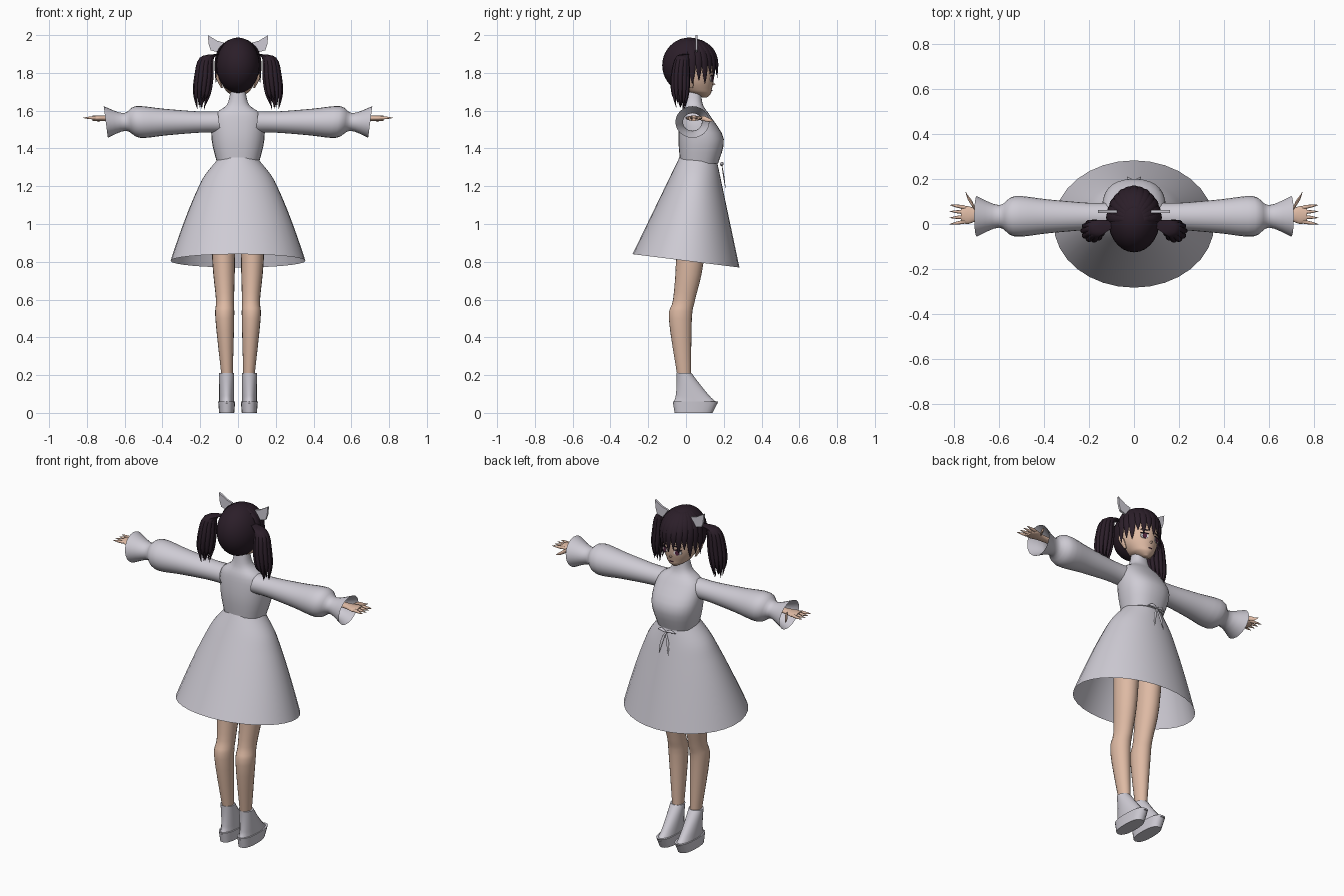
import bpy
import bmesh
import random
from math import sin, cos, pi, radians, copysign
from mathutils import Vector, Matrix

random.seed(4)
default_cube = bpy.data.objects.get("Cube")
if default_cube:
    bpy.data.objects.remove(default_cube, do_unlink=True)


def material(name, red, green, blue):
    mat = bpy.data.materials.new(name)
    mat.use_nodes = True
    colour = (red, green, blue, 1)
    mat.diffuse_color = colour
    shader = mat.node_tree.nodes["Principled BSDF"]
    shader.inputs["Base Color"].default_value = colour
    shader.inputs["Roughness"].default_value = .8
    return mat


FABRIC = material("pale lilac fabric", .62, .6, .66)
SKIN = material("skin", .73, .49, .37)
HAIR = material("dark plum hair", .024, .013, .022)
WHITE = material("eye white", .75, .73, .75)
IRIS = material("plum iris", .09, .02, .05)


def finish(bm, name, mat, mirror=False, sharp_angle=50):
    """Turn a bmesh into a shaded object, optionally mirrored across x."""
    bmesh.ops.recalc_face_normals(bm, faces=bm.faces)
    mesh = bpy.data.meshes.new(name)
    bm.to_mesh(mesh)
    bm.free()
    mesh.materials.append(mat)
    mesh.shade_smooth()
    mesh.set_sharp_from_angle(angle=radians(sharp_angle))
    obj = bpy.data.objects.new(name, mesh)
    bpy.context.collection.objects.link(obj)
    if mirror:
        modifier = obj.modifiers.new("Mirror", "MIRROR")
        modifier.use_mirror_merge = False


def smooth_rings(rings, steps):
    """Catmull-Rom interpolation between key rings."""
    last = len(rings) - 1
    result = []
    for i in range(last):
        before, start, end, after = (Vector(rings[min(max(k, 0), last)])
                                     for k in range(i - 1, i + 3))
        for step in range(steps):
            t = step / steps
            linear = (end - before) / 2
            square = before - start * 2.5 + end * 2 - after / 2
            cube = (start * 3 - before - end * 3 + after) / 2
            result.append(start + linear * t + square * t * t + cube * t * t * t)
    return result + [Vector(rings[last])]


def add_loft(bm, rings, axis="z", depth=1, sides=20, steps=4, turn=0, power=1, slope=0, caps=True):
    """Skin rings (x, y, z, half width, optional half depth) lying across an axis."""
    full_rings = [ring if len(ring) == 5 else (*ring, ring[-1] * depth) for ring in rings]
    spin = Matrix.Rotation(turn, 3, "Z")
    rows = []
    for x, y, z, width, thickness in smooth_rings(full_rings, steps):
        row = []
        for i in range(sides):
            angle = 2 * pi * i / sides
            c, s = cos(angle), sin(angle)
            u = width * copysign(abs(c) ** power, c)
            v = thickness * copysign(abs(s) ** power, s)
            offset = {"z": (u, v, v * slope), "x": (v * slope, u, v), "y": (u, 0, v)}[axis]
            row.append(bm.verts.new(Vector((x, y, z)) + spin @ Vector(offset)))
        rows.append(row)
    for low, high in zip(rows, rows[1:]):
        for i in range(sides):
            j = (i + 1) % sides
            bm.faces.new((low[i], low[j], high[j], high[i]))
    if caps:
        bm.faces.new(rows[0])
        bm.faces.new(rows[-1])


def add_strand(bm, path, radius, **options):
    """A loft along a path that swells from its root and narrows to a tip."""
    rings = []
    for i, point in enumerate(path):
        t = i / (len(path) - 1)
        swell = min(1, .4 + 2 * t) * (1 - .95 * t ** 3)
        rings.append((*point, radius * swell))
    add_loft(bm, rings, sides=10, **options)


def loft(name, mat, rings, mirror=False, **options):
    bm = bmesh.new()
    add_loft(bm, rings, **options)
    finish(bm, name, mat, mirror)


# Dress: skirt with a sloping open hem, bodice with collar
portions = [i / 6 for i in range(7)]
loft("skirt", FABRIC, [(0, .065 * (1 - t), 1.34 - .535 * t, .11 + .247 * t ** .7, .1 + .183 * t)
                       for t in portions],
     sides=32, slope=-.125, caps=False)
loft("bodice", FABRIC, [(0, .07, 1.32, .11, .1), (0, .08, 1.45, .14, .12), (0, .05, 1.57, .13, .08),
                        (0, .04, 1.63, .06, .05), (0, .04, 1.7, .04, .04)],
     sides=28, power=.85)

# Puffed sleeves gathered at the wrist with a flared cuff
sleeve_profile = ((.1, .06), (.2, .06), (.38, .075), (.53, .09), (.6, .05), (.7, .09))
loft("sleeves", FABRIC, [(x, .034, 1.54, radius) for x, radius in sleeve_profile],
     axis="x", depth=.93, sides=24, slope=.13, caps=False, mirror=True)

# Waist bow: loops and hanging tails
bow = bmesh.new()
add_strand(bow, [(0, .19, 1.31), (.03, .19, 1.32), (.06, .18, 1.31)], .01, axis="x")
add_strand(bow, [(0, .19, 1.31), (.02, .2, 1.25), (.03, .21, 1.18)], .01, depth=.4)
finish(bow, "waist_bow", FABRIC, mirror=True)

# Legs and platform boots
leg_profile = ((1.2, .04, .07), (.8, .02, .06), (.6, -.01, .048), (.5, -.03, .05), (.2, -.01, .03))
loft("legs", SKIN, [(.04 + radius * .6, y, z, radius) for z, y, radius in leg_profile],
     depth=1.22, mirror=True)
loft("boot_uppers", FABRIC, [(.06, .05 - .06 * t, .05 + .16 * t, .04, .12 - .08 * t ** .7)
                             for t in portions], mirror=True)
loft("boot_soles", FABRIC, [(.06, .04, 0, .04, .1), (.06, .05, .06, .045, .12)],
     power=.8, mirror=True)

# Hands: palm, four spread fingers and a thumb
hands = bmesh.new()
add_loft(hands, [(x, .04, 1.56, width, .014) for x, width in ((.6, .02), (.69, .025), (.74, .04), (.77, .03))],
         axis="x")
for finger in range(4):
    spread = (finger - 1.5) * .019
    add_strand(hands, [(.73 + .09 * t, .042 + spread * (1 + t / 2), 1.562) for t in portions],
               .009, axis="x", steps=1)
add_strand(hands, [(.7, .05, 1.56), (.72, .09, 1.56), (.74, .12, 1.55), (.75, .145, 1.55)], .013, axis="x")
finish(hands, "hands", SKIN, mirror=True)

# Neck, head, nose and ears
loft("neck", SKIN, [(0, .04, 1.62, .033), (0, .04, 1.76, .033)])
loft("head", SKIN, [(0, .1, 1.67, .01), (0, .08, 1.69, .045), (0, .06, 1.71, .067),
                    (0, .04, 1.77, .095), (0, .03, 1.87, .1), (0, .02, 1.95, .06)], depth=1.13, sides=24)
nose = bmesh.new()
add_strand(nose, [(0, .14, 1.74), (0, .156, 1.74)], .02, axis="y")
finish(nose, "nose", SKIN)
ears = bmesh.new()
add_strand(ears, [(.085, .03, 1.72), (.105, .02, 1.77), (.115, .01, 1.8)], .012, depth=1.7)
finish(ears, "ears", SKIN, mirror=True)


# Eyes, lashes, brows and mouth as thin plates on the face
def face_plate(name, mat, x, y, z, width, height, turn=-.38):
    loft(name, mat, [(x, y, z, width, height), (x, y + .004, z, width, height)],
         axis="y", steps=1, turn=turn, mirror=x > 0)


face_plate("eye_whites", WHITE, .042, .135, 1.768, .022, .015)
face_plate("irises", IRIS, .041, .137, 1.768, .012, .015)
face_plate("upper_lashes", HAIR, .042, .137, 1.784, .024, .004)
face_plate("eyebrows", HAIR, .042, .137, 1.805, .022, .003)
face_plate("mouth", IRIS, 0, .135, 1.707, .012, .002, turn=0)

# Hair cap, cut open over the face
crown = Vector((0, .018, 1.84))
reach = Vector((.115, .144, .147))
cap = bmesh.new()
bmesh.ops.create_uvsphere(cap, u_segments=28, v_segments=20, radius=1,
                          matrix=Matrix.Translation(crown) @ Matrix.Diagonal(reach).to_4x4())
centres = {f: f.calc_center_median() - crown for f in cap.faces}
opening = [f for f, centre in centres.items() if centre.y > 0 > centre.z]
bmesh.ops.delete(cap, geom=opening, context="FACES")
finish(cap, "hair_cap", HAIR)

# Fringe and side locks: pointed strands that follow the cap, then hang straight
fringe = bmesh.new()
for lock in range(-6, 7):
    phi = lock * radians(14)
    tip = 1.9 + .15 * (lock % 2 == 0) + .25 * (abs(lock) > 3)
    path = []
    for t in portions:
        theta = .4 + (tip - .4) * t
        out = 1.02 * sin(min(theta, pi / 2))
        direction = Vector((sin(phi) * out, cos(phi) * out, cos(theta)))
        path.append(crown + direction * reach)
    add_strand(fringe, path, .024, depth=.4, turn=-phi, steps=2)
finish(fringe, "fringe", HAIR)

# Twin tails: a full core with loose pointed strands around it
tails = bmesh.new()


def add_tail(spread, angle, radius, tip_z):
    path = [(.1, 0, 1.9), (.165, -.02, 1.88), (.18, -.03, 1.78), (.19, -.03, 1.69), (.195, -.03, tip_z)]
    side = Vector((cos(angle), sin(angle), 0)) * spread
    add_strand(tails, [Vector(point) + side * sin(i * pi / 5) for i, point in enumerate(path)], radius)


add_tail(0, 0, .043, 1.62)
strand_count = 11
for strand in range(strand_count):
    add_tail(.04, 2 * pi * strand / strand_count, .016, random.uniform(1.6, 1.67))
finish(tails, "twin_tails", HAIR, mirror=True)

# Upright pointed ribbons on the twin tail ties
ribbon = bmesh.new()
outline = ((.075, 1.96), (.11, 1.97), (.16, 2), (.155, 1.95), (.145, 1.92), (.11, 1.91))
face = ribbon.faces.new([ribbon.verts.new((x, .05, z)) for x, z in outline])
moved = bmesh.ops.extrude_face_region(ribbon, geom=[face])["geom"]
bmesh.ops.translate(ribbon, vec=(0, .012, 0),
                    verts=[v for v in moved if isinstance(v, bmesh.types.BMVert)])
finish(ribbon, "hair_ribbons", FABRIC, mirror=True)
